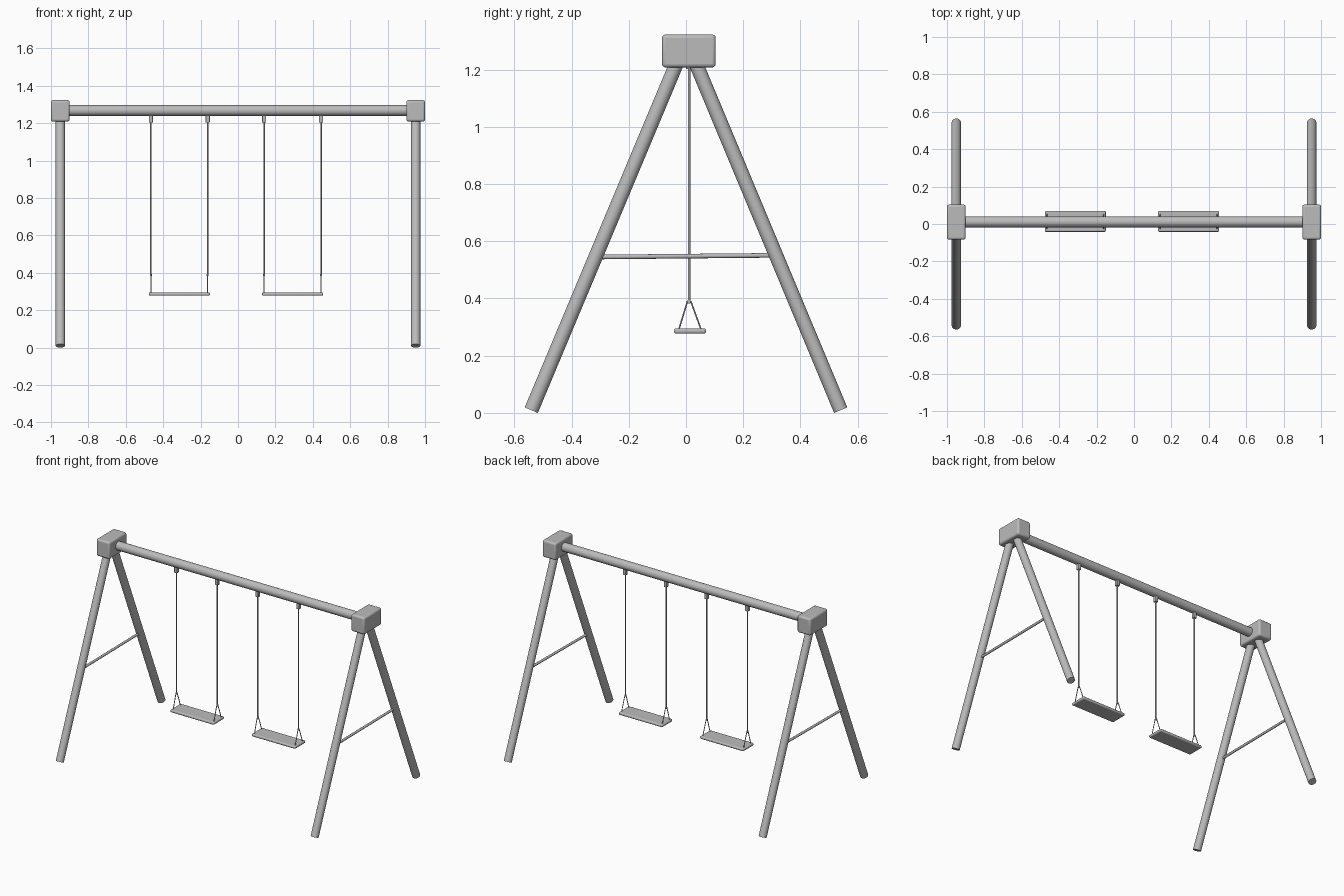
import bpy
from mathutils import Vector

if "Cube" in bpy.data.objects:
    bpy.data.objects.remove(bpy.data.objects["Cube"], do_unlink=True)

grey = bpy.data.materials.new("plain grey")
grey.use_nodes = True
COLOUR = (0.5, 0.5, 0.5, 1)
grey.diffuse_color = COLOUR
grey.node_tree.nodes["Principled BSDF"].inputs["Base Color"].default_value = COLOUR


def finish(ob, name):
    ob.name = name
    ob.data.materials.append(grey)
    bpy.ops.object.shade_smooth_by_angle(angle=0.7)
    return ob


def rod(name, start, end, radius, sides=24):
    """Round bar between two points."""
    a, b = Vector(start), Vector(end)
    axis = b - a
    bpy.ops.mesh.primitive_cylinder_add(
        vertices=sides, radius=radius, depth=axis.length, location=(a + b) / 2,
        rotation=axis.to_track_quat('Z', 'Y').to_euler())
    return finish(bpy.context.object, name)


def rounded_box(name, centre, size, bevel):
    """Box with softened edges."""
    bpy.ops.mesh.primitive_cube_add(size=1, location=centre)
    ob = bpy.context.object
    ob.scale = size
    bpy.ops.object.transform_apply(location=False, rotation=False, scale=True)
    mod = ob.modifiers.new("soft edges", 'BEVEL')
    mod.width = bevel
    mod.segments = 3
    return finish(ob, name)


MID = 0.011  # depth of the beam and the ropes

# Top beam
rod("top_beam", (-0.93, MID, 1.267), (0.93, MID, 1.267), 0.029, 32)

# End frames: corner block, two splayed legs and a brace
for side, s in (("right", -1), ("left", 1)):
    x = 0.95 * s
    rounded_box(side + "_corner_block", (x, 0.01, 1.2655), (0.1, 0.188, 0.115), 0.012)
    rod(side + "_front_leg", (x, -0.541, 0.0095), (x, -0.021, 1.25), 0.025)
    rod(side + "_back_leg", (x, 0.541, 0.0095), (x, 0.023, 1.25), 0.025)
    rod(side + "_brace", (x, -0.31, 0.545), (x, 0.31, 0.551), 0.008, 16)

# Swings: hangers, ropes, lower stays and seat
for side, cx in (("right", -0.314), ("left", 0.292)):
    for end, s in (("outer", -1), ("inner", 1)):
        x = cx + 0.152 * s
        label = side + "_" + end
        rounded_box(label + "_hanger", (x, MID, 1.225), (0.022, 0.022, 0.046), 0.003)
        rod(label + "_rope", (x, MID, 1.21), (x, MID, 0.385), 0.004, 12)
        rod(label + "_rope_end", (x, MID, 0.394), (x, MID, 0.382), 0.0055, 12)
        for pos, d in (("front", -1), ("back", 1)):
            rod(label + "_" + pos + "_stay", (x, MID + 0.006 * d, 0.39),
                (x, 0.014 + 0.041 * d, 0.285), 0.0026, 8)
    rounded_box(side + "_seat", (cx, 0.014, 0.286), (0.326, 0.112, 0.018), 0.007)
